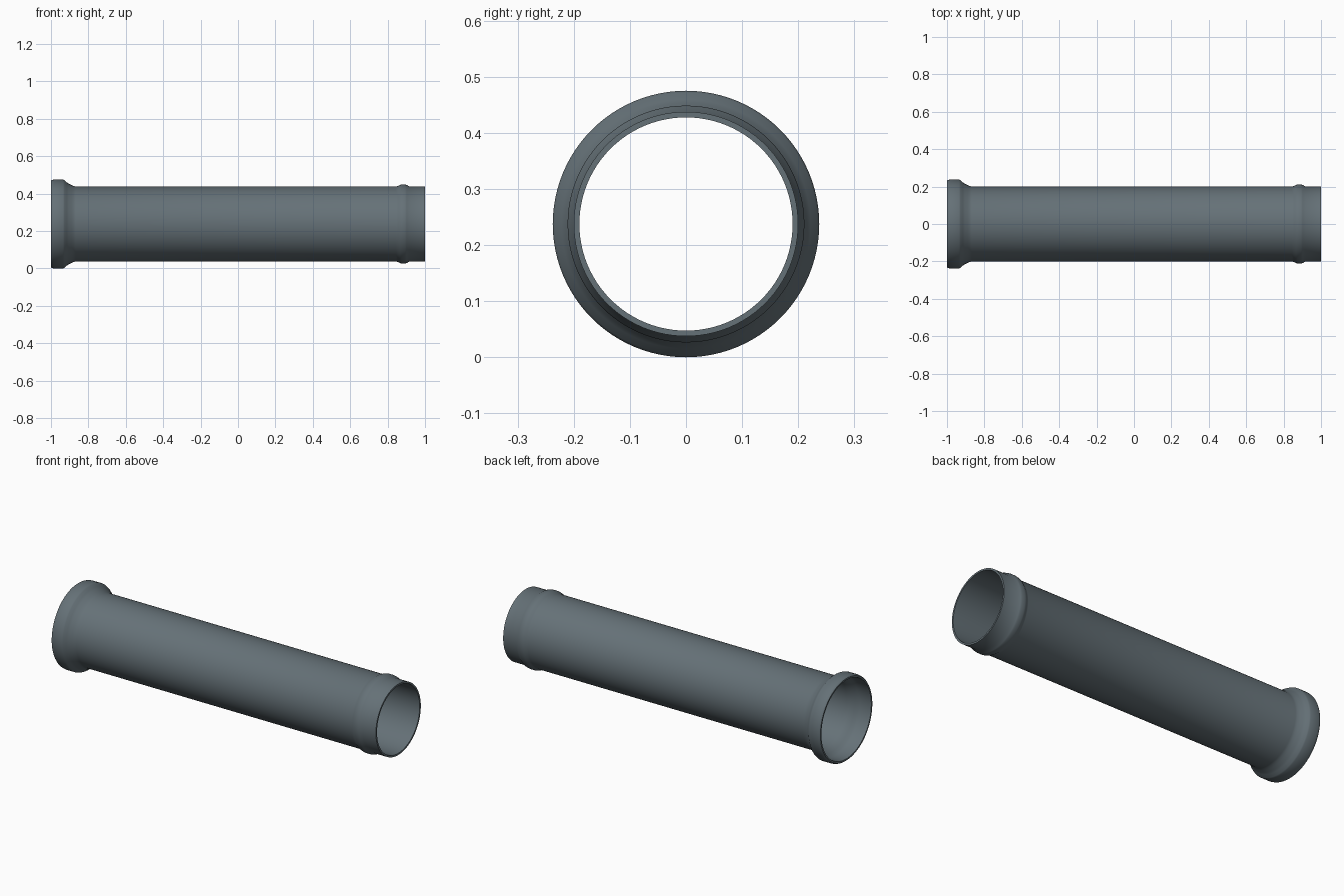
import bpy, bmesh, math

if "Cube" in bpy.data.objects:
    bpy.data.objects.remove(bpy.data.objects["Cube"])

SEG = 96
R = 0.2375          # largest radius, so the collar rests on z = 0

mat = bpy.data.materials.new("slate_grey")
mat.diffuse_color = (0.13, 0.165, 0.185, 1)
mat.use_nodes = True
mat.node_tree.nodes["Principled BSDF"].inputs["Base Color"].default_value = mat.diffuse_color


def lathe_x(name, profile):
    """Revolve a closed (x, radius) profile about the x axis."""
    bm = bmesh.new()
    rings = []
    for i in range(SEG):
        a = 2 * math.pi * i / SEG
        rings.append([bm.verts.new((x, r * math.sin(a), r * math.cos(a))) for x, r in profile])
    n = len(profile)
    for i in range(SEG):
        p, q = rings[i], rings[(i + 1) % SEG]
        for j in range(n):
            k = (j + 1) % n
            bm.faces.new((p[j], p[k], q[k], q[j]))
    bmesh.ops.recalc_face_normals(bm, faces=bm.faces)
    me = bpy.data.meshes.new(name)
    bm.to_mesh(me)
    bm.free()
    ob = bpy.data.objects.new(name, me)
    bpy.context.collection.objects.link(ob)
    ob.location.z = R
    me.materials.append(mat)
    bpy.ops.object.select_all(action='DESELECT')
    ob.select_set(True)
    bpy.context.view_layer.objects.active = ob
    bpy.ops.object.shade_smooth_by_angle(angle=math.radians(32))
    return ob


# Outside: flared socket, straight barrel, raised stop ring, plain spigot
outer = [(-1.0, 0.231), (-0.994, 0.2355), (-0.985, R), (-0.935, R), (-0.928, 0.234),
         (-0.915, 0.222), (-0.905, 0.2155), (-0.89, 0.208), (-0.88, 0.203), (-0.868, 0.2),
         (0.845, 0.2), (0.855, 0.203), (0.866, 0.209), (0.875, 0.211), (0.893, 0.211),
         (0.902, 0.209), (0.918, 0.2), (1.0, 0.2)]
# Inside: bore and the wider socket mouth
inner = [(1.0, 0.19), (-0.87, 0.19), (-0.89, 0.196), (-0.91, 0.206), (-0.925, 0.215),
         (-0.94, 0.22), (-0.985, 0.22), (-1.0, 0.222)]
lathe_x("pipe", outer + inner)
